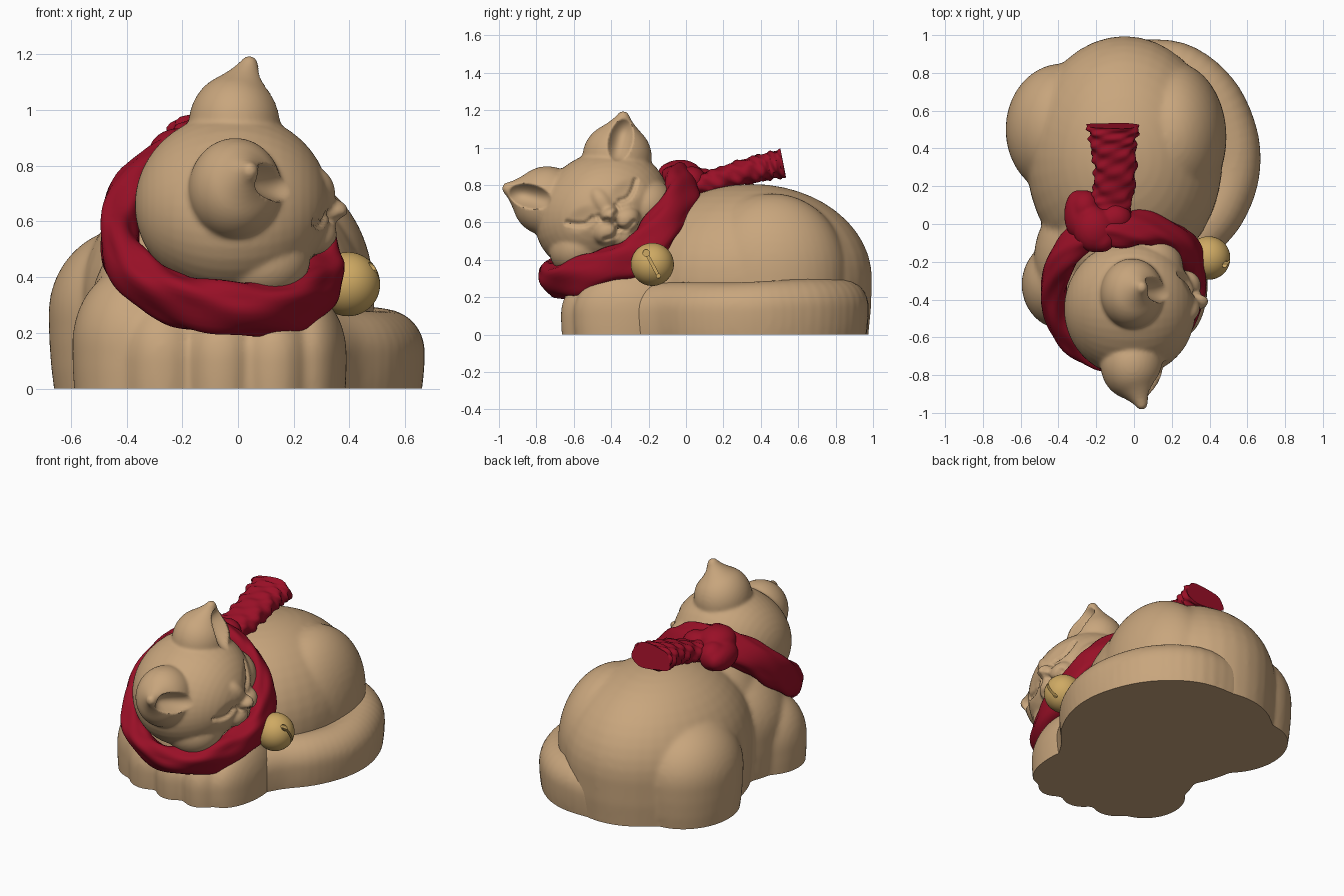
import bpy, bmesh, math
from mathutils import Vector, Matrix

if "Cube" in bpy.data.objects:
    bpy.data.objects.remove(bpy.data.objects["Cube"])

def material(name, rgb):
    m = bpy.data.materials.new(name)
    m.diffuse_color = (*rgb, 1)
    m.use_nodes = True
    m.node_tree.nodes["Principled BSDF"].inputs["Base Color"].default_value = m.diffuse_color
    return m

TAN = material("tan_fur", (0.58, 0.38, 0.205))
RED = material("deep_red_cloth", (0.32, 0.005, 0.02))
GOLD = material("brass_gold", (0.62, 0.40, 0.125))

def make(name, bm, mat):
    me = bpy.data.meshes.new(name)
    bm.normal_update()
    bm.to_mesh(me)
    bm.free()
    ob = bpy.data.objects.new(name, me)
    bpy.context.collection.objects.link(ob)
    me.materials.append(mat)
    return ob

def bake(ob):
    """Apply all modifiers."""
    dg = bpy.context.evaluated_depsgraph_get()
    me = bpy.data.meshes.new_from_object(ob.evaluated_get(dg))
    ob.modifiers.clear()
    ob.data = me

def shade(ob, angle=50):
    ob.data.shade_smooth()
    ob.data.set_sharp_from_angle(angle=math.radians(angle))

def fuse(ob, voxel, passes):
    """Melt overlapping lumps into one soft surface."""
    m = ob.modifiers.new("fuse", 'REMESH')
    m.mode, m.voxel_size = 'VOXEL', voxel
    s = ob.modifiers.new("soften", 'SMOOTH')
    s.factor, s.iterations = 0.5, passes
    bake(ob)

def blob(bm, c, r, frame=None, skirt=1.0):
    """Ellipsoid; skirt stretches the lower half downwards."""
    mat = Matrix.Translation(c) @ (frame or Matrix()) @ Matrix.Diagonal((*r, 1))
    vs = bmesh.ops.create_uvsphere(bm, u_segments=40, v_segments=24, radius=1, matrix=mat)["verts"]
    for v in vs:
        if v.co.z < c[2]:
            v.co.z = c[2] - (c[2] - v.co.z) * skirt

def spline(pts, n, closed=False):
    """Catmull-Rom samples through the points."""
    p = [Vector(q) for q in pts]
    p = [p[-1]] + p + p[:2] if closed else [2*p[0]-p[1]] + p + [2*p[-1]-p[-2]]
    out = []
    for i in range(len(p) - 3):
        a, b, c, d = p[i:i+4]
        for k in range(n):
            t = k / n
            out.append(0.5 * (2*b + (c-a)*t + (2*a-5*b+4*c-d)*t*t + (3*b-a-3*c+d)*t**3))
    return out if closed else out + [p[-2]]

def band(bm, path, wide, half, closed=False, seg=28):
    """Sweep a soft, creased strip; half(t) gives half width and half thickness."""
    n, rings = len(path), []
    for i, p in enumerate(path):
        nxt = path[(i+1) % n] if closed else path[min(i+1, n-1)]
        prv = path[i-1] if closed else path[max(i-1, 0)]
        t = (nxt - prv).normalized()
        w = (wide - t * wide.dot(t)).normalized()
        o = t.cross(w)
        s = i / n
        hw, ht = half(s)
        ring = []
        for k in range(seg):
            a = 2 * math.pi * k / seg
            f = 1 + 0.07*math.sin(3*a + 12*math.pi*s) + 0.05*math.sin(5*a - 18*math.pi*s)
            ca, sa = math.cos(a), math.sin(a)
            ring.append(bm.verts.new(p + f*(w*hw*math.copysign(abs(ca)**0.8, ca)
                                            + o*ht*math.copysign(abs(sa)**0.8, sa))))
        rings.append(ring)
    for i in range(n if closed else n - 1):
        r0, r1 = rings[i], rings[(i+1) % n]
        for k in range(seg):
            bm.faces.new((r0[k], r0[(k+1) % seg], r1[(k+1) % seg], r1[k]))
    if not closed:
        bm.faces.new(rings[0])
        bm.faces.new(rings[-1])
    bmesh.ops.recalc_face_normals(bm, faces=bm.faces)

# ---- body: torso, haunches, chest, paws
bm = bmesh.new()
for c, r in [((-0.05, 0.35, 0.30), (0.52, 0.645, 0.505)),   # torso
             ((-0.38, 0.50, 0.27), (0.30, 0.35, 0.31)),     # left haunch
             ((0.20, 0.46, 0.33), (0.29, 0.40, 0.425)),     # right haunch
             ((-0.10, -0.18, 0.28), (0.43, 0.41, 0.38)),    # chest
             ((-0.08, -0.10, 0.40), (0.34, 0.33, 0.36)),    # neck
             ((-0.37, -0.32, 0.16), (0.225, 0.24, 0.28)),   # left shoulder
             ((-0.27, -0.45, 0.11), (0.16, 0.18, 0.21)),    # front paws
             ((-0.06, -0.48, 0.11), (0.15, 0.19, 0.20)),
             ((0.13, -0.48, 0.11), (0.14, 0.19, 0.20)),
             ((0.25, -0.32, 0.12), (0.14, 0.28, 0.22))]:
    blob(bm, c, r, skirt=2.5)
body = make("body", bm, TAN)

# ---- tail wrapped round the right side
bm = bmesh.new()
tail_path = spline([(-0.05, 0.83, .14), (0.22, 0.82, .15), (0.41, 0.68, .15), (0.51, 0.47, .14),
                    (0.52, 0.27, .13), (0.45, 0.08, .13), (0.32, -0.08, .13), (0.22, -0.25, .12)], 5)
for p in tail_path:
    blob(bm, p, (0.145, 0.145, 0.15), skirt=2.5)
tail = make("tail", bm, TAN)

# fuse each, then cut flat on the floor
for ob, vox in ((body, 0.016), (tail, 0.014)):
    fuse(ob, vox, 8)
    bm = bmesh.new()
    bm.from_mesh(ob.data)
    cut = bmesh.ops.bisect_plane(bm, geom=bm.verts[:] + bm.edges[:] + bm.faces[:],
                                 plane_co=(0, 0, 0), plane_no=(0, 0, 1), clear_inner=True)
    edges = [e for e in cut["geom_cut"] if isinstance(e, bmesh.types.BMEdge)]
    bmesh.ops.edgeloop_fill(bm, edges=edges)
    bmesh.ops.recalc_face_normals(bm, faces=bm.faces)
    bm.to_mesh(ob.data)
    bm.free()
    shade(ob)

# ---- head, tilted; local axes: ear axis, up, forward (+x)
E1, E2, E3 = Vector((0, .85, .527)), Vector((0, -.527, .85)), Vector((1, 0, 0))
HEAD = Vector((-0.02, -0.45, 0.66))
FRAME = Matrix((E1, E2, E3)).transposed().to_4x4()

def to_world(q):
    return HEAD + E1*q[0] + E2*q[1] + E3*q[2]

MID = 0.025  # face centre line
bm = bmesh.new()
lumps = [((0, 0, 0), (.375, .31, .35)),                 # skull
         ((MID, -.04, .355), (.05, .04, .06)),          # nose
         ((MID, .03, .28), (.065, .11, .09)),           # bridge
         ((MID, -.175, .25), (.08, .06, .08))]          # chin
for s in (-1, 1):
    lumps += [((MID + s*.055, -.105, .29), (.085, .07, .085)),  # muzzle pad
              ((s*.2, -.1, .1), (.17, .15, .18))]               # cheek
    for k in range(13):                                         # ear
        t = k / 12
        r = .15*(1-t)**1.15 + .036
        lumps.append(((s*(.22 + .14*t), .20 + .165*t, .01 + .05*t), (r, r, r*.9)))
for c, r in lumps:
    blob(bm, to_world(c), r, FRAME)
head = make("head", bm, TAN)
fuse(head, 0.0095, 10)

# press in ear cups, eye lines and mouth along the facing direction
grooves = [spline([(MID, -.07), (MID, -.12)], 4)]
grooves = []
def groove(pts):
    grooves.append(spline([(a, u, 0) for a, u in pts], 6))
groove([(MID, -.075), (MID, -.125)])
for s in (-1, 1):
    groove([(MID + s*.085, -.005), (MID + s*.13, -.012), (MID + s*.175, .01), (MID + s*.215, .045)])
    groove([(MID, -.125), (MID + s*.04, -.15), (MID + s*.09, -.14)])
    groove([(MID + s*.025, -.055), (MID + s*.05, -.04), (MID + s*.055, -.015)])
normals = [v.normal.copy() for v in head.data.vertices]
for v, nrm in zip(head.data.vertices, normals):
    if nrm.x < 0.05:
        continue
    d = v.co - HEAD
    a, u, f = d.dot(E1), d.dot(E2), d.dot(E3)
    push = 0
    for s in (-1, 1):
        q = Vector(((a - s*.285)*.7 - s*(u - .27)*.7, (a - s*.285)*s*.7 + (u - .27)*.7))
        e = (q.x/.065)**2 + (q.y/.115)**2
        if e < 1:
            push = max(push, .085*(1 - e))
        e = ((a - MID - s*.14)/.11)**2 + ((u - .02)/.07)**2   # eye sockets
        if e < 1 and f > .1:
            push = max(push, .014*(1 - e)**2)
    if f > .15:
        for g in grooves:
            dist = min(math.hypot(a - p.x, u - p.y) for p in g)
            if dist < .02:
                push += .02*(1 - dist/.02)
    v.co.x -= min(push, .09)
shade(head, 70)

# ---- scarf ring
bm = bmesh.new()
ring = spline([(-.22, -.04, .81), (-.37, -.17, .72), (-.43, -.36, .55), (-.37, -.55, .41),
               (-.21, -.67, .32), (0, -.70, .285), (.19, -.60, .30), (.29, -.42, .36),
               (.31, -.24, .44), (.25, -.11, .60), (.09, -.03, .74), (-.07, -.03, .82)], 12, True)
band(bm, ring, Vector((0, -.64, .77)), lambda s: (.10, .068), True)
shade(make("scarf_ring", bm, RED), 80)

# ---- scarf loose end
bm = bmesh.new()
end = spline([(-.17, -.02, .80), (-.12, .12, .81), (-.10, .28, .86), (-.11, .42, .895), (-.11, .52, .915)], 12)
band(bm, end, Vector((1, 0, 0)), lambda s: (.105 + .035*s**3, .058 + .018*s))
shade(make("scarf_end", bm, RED))

# ---- scarf knot
bm = bmesh.new()
for c, r in [((-.21, -.03, .85), (.11, .12, .085)), ((-.26, .09, .80), (.08, .09, .09)),
             ((-.17, -.08, .86), (.07, .07, .06)), ((-.30, .05, .79), (.07, .13, .08)),
             ((-.10, .03, .82), (.09, .08, .08))]:
    blob(bm, c, r)
knot = make("scarf_knot", bm, RED)
fuse(knot, 0.012, 5)
shade(knot, 80)

# ---- bell with slit and round hole facing +x
BELL = Vector((.395, -.18, .375))
bm = bmesh.new()
bmesh.ops.create_uvsphere(bm, u_segments=48, v_segments=32, radius=.115, matrix=Matrix.Translation(BELL))
bell = make("bell", bm, GOLD)
slit_dir = Vector((0, .47, -.88))
rot = Matrix((E3, E3.cross(slit_dir) * -1, slit_dir)).transposed().to_4x4()
if rot.determinant() < 0:
    rot = Matrix((E3, E3.cross(slit_dir), slit_dir)).transposed().to_4x4()
for at, kind in ((0, 'slit'), (-.07, 'hole'), (.07, 'hole')):
    bm = bmesh.new()
    base = Matrix.Translation(BELL + Vector((.10, 0, 0)) + slit_dir*at) @ rot
    if kind == 'slit':
        bmesh.ops.create_cube(bm, size=1, matrix=base @ Matrix.Diagonal((.08, .014, .15, 1)))
    else:
        bmesh.ops.create_cone(bm, cap_ends=True, segments=20, radius1=.018 if at < 0 else .011,
                              radius2=.018 if at < 0 else .011, depth=.10,
                              matrix=base @ Matrix.Rotation(math.pi/2, 4, 'Y'))
    bmesh.ops.recalc_face_normals(bm, faces=bm.faces)
    cutter = make("bell_cutter", bm, GOLD)
    m = bell.modifiers.new("cut", 'BOOLEAN')
    m.operation, m.object, m.solver = 'DIFFERENCE', cutter, 'EXACT'
    bake(bell)
    bpy.data.objects.remove(cutter)
shade(bell, 35)

# ---- bell loop
bm = bmesh.new()
c = Vector((.345, -.235, .465))
loop = [c + Vector((.6, -.2, -.5))*.03*math.cos(t) + Vector((.4, .8, .4))*.03*math.sin(t)
        for t in (2*math.pi*i/24 for i in range(24))]
band(bm, loop, Vector((.4, -.8, .6)), lambda s: (.011, .011), True, 12)
shade(make("bell_loop", bm, GOLD), 80)
